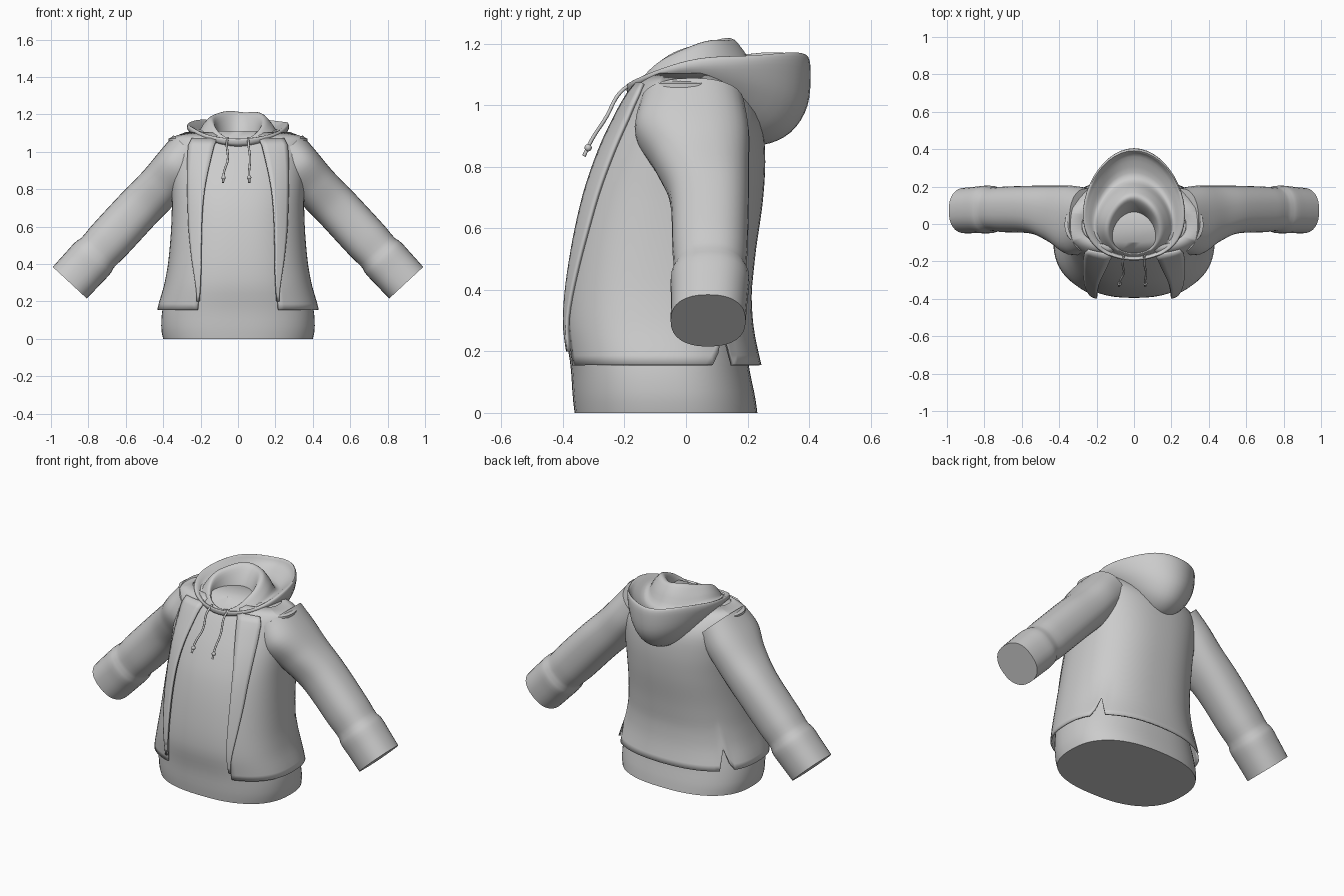
import bpy
import bmesh
from math import sin, cos, pi, asin, radians
from mathutils import Vector

if "Cube" in bpy.data.objects:
    bpy.data.objects.remove(bpy.data.objects["Cube"], do_unlink=True)

grey = bpy.data.materials.new("cloth grey")
grey.use_nodes = True
colour = (0.6, 0.6, 0.6, 1)
grey.diffuse_color = colour
grey.node_tree.nodes["Principled BSDF"].inputs["Base Color"].default_value = colour


def spow(v, p):
    return abs(v) ** p * (1 if v >= 0 else -1)


def interp(rows, x):
    """Smooth interpolation of rows keyed by their first number."""
    if x <= rows[0][0]:
        return rows[0][1:]
    for i in range(len(rows) - 1):
        a, b = rows[i], rows[i + 1]
        if x <= b[0]:
            p, q = rows[max(i - 1, 0)], rows[min(i + 2, len(rows) - 1)]
            h = b[0] - a[0]
            t = (x - a[0]) / h
            out = []
            for k in range(1, len(a)):
                m0 = (b[k] - p[k]) / (b[0] - p[0]) * h
                m1 = (q[k] - a[k]) / (q[0] - a[0]) * h
                out.append((2*t**3 - 3*t*t + 1) * a[k] + (t**3 - 2*t*t + t) * m0
                           + (3*t*t - 2*t**3) * b[k] + (t**3 - t*t) * m1)
            return out
    return rows[-1][1:]


def sheet(name, rows, closed=False, caps=(False, False), mirror=False, thick=0, angle=45):
    """Skin a grid of points; optionally close it round and cap the ends."""
    bm = bmesh.new()
    grid = [[bm.verts.new(p) for p in r] for r in rows]
    n = len(grid[0])
    for a, b in zip(grid, grid[1:]):
        for i in range(n if closed else n - 1):
            j = (i + 1) % n
            bm.faces.new((a[i], a[j], b[j], b[i]))
    for flag, ring in zip(caps, (grid[0], grid[-1])):
        if flag:
            bm.faces.new(ring)
    bmesh.ops.recalc_face_normals(bm, faces=bm.faces)
    me = bpy.data.meshes.new(name)
    bm.to_mesh(me)
    bm.free()
    ob = bpy.data.objects.new(name, me)
    bpy.context.collection.objects.link(ob)
    me.materials.append(grey)
    if mirror:
        ob.modifiers.new("mirror", 'MIRROR')
    if thick:
        s = ob.modifiers.new("cloth", 'SOLIDIFY')
        s.thickness, s.offset = thick, 0
    bpy.ops.object.select_all(action='DESELECT')
    ob.select_set(True)
    bpy.context.view_layer.objects.active = ob
    bpy.ops.object.shade_smooth_by_angle(angle=radians(angle))
    return ob


# Torso outline: height, half width, front y, back y
TORSO = [(0.0, .40, -.362, .232), (.05, .41, -.368, .225), (.15, .405, -.375, .205),
         (.3, .37, -.395, .19), (.5, .345, -.378, .205), (.7, .335, -.335, .232),
         (.85, .34, -.275, .238), (.97, .345, -.21, .22), (1.04, .35, -.165, .17),
         (1.08, .34, -.13, .12), (1.11, .22, -.1, .08)]
P = .82


def torso(th, z, off=0):
    hw, yf, yb = interp(TORSO, z)
    hw, yf, yb = hw + off, yf - off, yb + off
    return Vector((hw * spow(sin(th), P),
                   (yf + yb) / 2 - (yb - yf) / 2 * spow(cos(th), P), z))


def angle_at(x, z, off):
    return asin(min(1, x / (interp(TORSO, z)[0] + off)) ** (1 / P))


# Inner shirt, closed at the hem
N = 56
levels = [1.11 * i / 32 for i in range(33)]
sheet("shirt_body", [[torso(2 * pi * i / N, z) for i in range(N)] for z in levels],
      closed=True, caps=(True, True))

# Open jacket with a slit on each side of the back
EDGE = [(.15, .215), (.3, .205), (.75, .19), (1.04, .13), (1.1, .1)]
FOLD = [(.15, .22), (.25, .222), (.45, .25), (.65, .266), (1.04, .265), (1.1, .22)]
SLIT = 2.25
cols = [i / 30 for i in range(31)]
rows = []
for k in range(31):
    t = k / 30
    row = []
    for u in cols:
        z = .155 + (1.1 - .155) * t
        off = .014 + .022 * max(0, 1 - t * 4) * u
        start = angle_at(interp(EDGE, z)[0], z, off)
        th = start + (pi - start) * u
        gap = th - SLIT
        notch = max(0, 1 + gap / .14) if gap < 0 else max(0, 1 - gap / .05)
        z += .13 * notch * (1 - t) ** 3
        row.append(torso(th, z, off))
    rows.append(row)
sheet("jacket_body", rows, mirror=True, thick=.01)

# Turned-back lapels along the opening
rows = []
for k in range(25):
    z = .2 + .87 * k / 24
    a = angle_at(interp(EDGE, z)[0] - .004, z, .028)
    b = angle_at(interp(FOLD, z)[0], z, .028)
    rows.append([torso(a + (b - a) * i / 5, z, .026) for i in range(6)])
sheet("jacket_lapels", rows, mirror=True, thick=.012)

# Sleeves: distance along the arm, half height, half depth, centre y, lift
ARM = [(0, .13, .17, .02, 0), (.12, .125, .185, .02, 0), (.25, .122, .155, .05, -.004),
       (.4, .122, .13, .075, 0), (.65, .122, .122, .078, 0), (.74, .118, .118, .078, 0),
       (.77, .126, .128, .078, 0), (.85, .126, .125, .076, 0), (.955, .124, .122, .072, 0)]
along, across = Vector((.68, 0, -.733)), Vector((.733, 0, .68))
rows = []
for k in range(41):
    d = .955 * k / 40
    hh, hd, cy, lift = interp(ARM, d)
    c = Vector((.25, cy, 1.0)) + along * d + across * lift
    rows.append([c + across * hh * spow(cos(a), .85) + Vector((0, hd * spow(sin(a), .85), 0))
                 for a in [2 * pi * i / 32 for i in range(32)]])
sheet("sleeves", rows, closed=True, caps=(True, True), mirror=True)

# Hood lying on the back: half width, front y, back y, then z at front, side, back
HOOD = [(0, .105, -.14, .05, 1.0, 1.0, 1.0),
        (1, .108, -.15, .06, 1.04, 1.06, 1.1),
        (2, .125, -.16, .11, 1.06, 1.15, 1.19),
        (3, .15, -.165, .15, 1.06, 1.17, 1.215),
        (4, .185, -.17, .19, 1.055, 1.14, 1.17),
        (5, .21, -.175, .25, 1.05, 1.115, 1.08),
        (6, .245, -.18, .36, 1.06, 1.14, 1.12),
        (7, .268, -.19, .392, 1.07, 1.15, 1.165),
        (8, .272, -.195, .405, 1.06, 1.125, 1.12),
        (9, .25, -.19, .395, 1.04, 1.09, 1.0),
        (10, .215, -.175, .34, 1.03, 1.06, .91),
        (11, .17, -.15, .25, 1.02, 1.04, .87),
        (12, .13, -.13, .16, 1.02, 1.03, .89)]
rows = []
for k in range(49):
    hw, yf, yb, zf, zs, zb = interp(HOOD, k / 4)
    ring = []
    for i in range(48):
        a = 2 * pi * i / 48
        t = (1 - cos(a)) / 2
        z = zf * (1 - t) * (1 - 2 * t) + zs * 4 * t * (1 - t) + zb * t * (2 * t - 1)
        fold = .006 * sin(5 * a + k * .25) * sin(pi * k / 48) * t
        # the widest part sits forward of the middle
        y = (yf + yb) / 2 - (yb - yf) / 2 * cos(a) - .18 * (yb - yf) * sin(a) ** 2 * .5
        ring.append((hw * sin(a), y, z + fold))
    rows.append(ring)
sheet("hood", rows, closed=True, caps=(True, True), angle=60)


# Drawstrings with a knot near the end
def cord(name, pts, radius):
    cu = bpy.data.curves.new(name, 'CURVE')
    cu.dimensions = '3D'
    cu.bevel_depth, cu.bevel_resolution, cu.use_fill_caps = radius, 2, True
    sp = cu.splines.new('BEZIER')
    sp.bezier_points.add(len(pts) - 1)
    for bp, p in zip(sp.bezier_points, pts):
        bp.co = p
        bp.handle_left_type = bp.handle_right_type = 'AUTO'
    cu.materials.append(grey)
    bpy.context.collection.objects.link(bpy.data.objects.new(name, cu))


for side, x, drift in (("right", -.055, -.025), ("left", .055, .005)):
    cord(side + "_drawstring", [(x, -.17, 1.075), (x + drift * .2, -.215, 1.04),
         (x + drift * .3 + .008, -.26, .96), (x + drift * .8, -.305, .89),
         (x + drift, -.332, .835)], .006)
    bpy.ops.mesh.primitive_uv_sphere_add(segments=12, ring_count=8, radius=.012,
                                         location=(x + drift * .9, -.318, .862))
    knot = bpy.context.object
    knot.name = side + "_drawstring_knot"
    knot.data.materials.append(grey)
    bpy.ops.object.shade_smooth()
